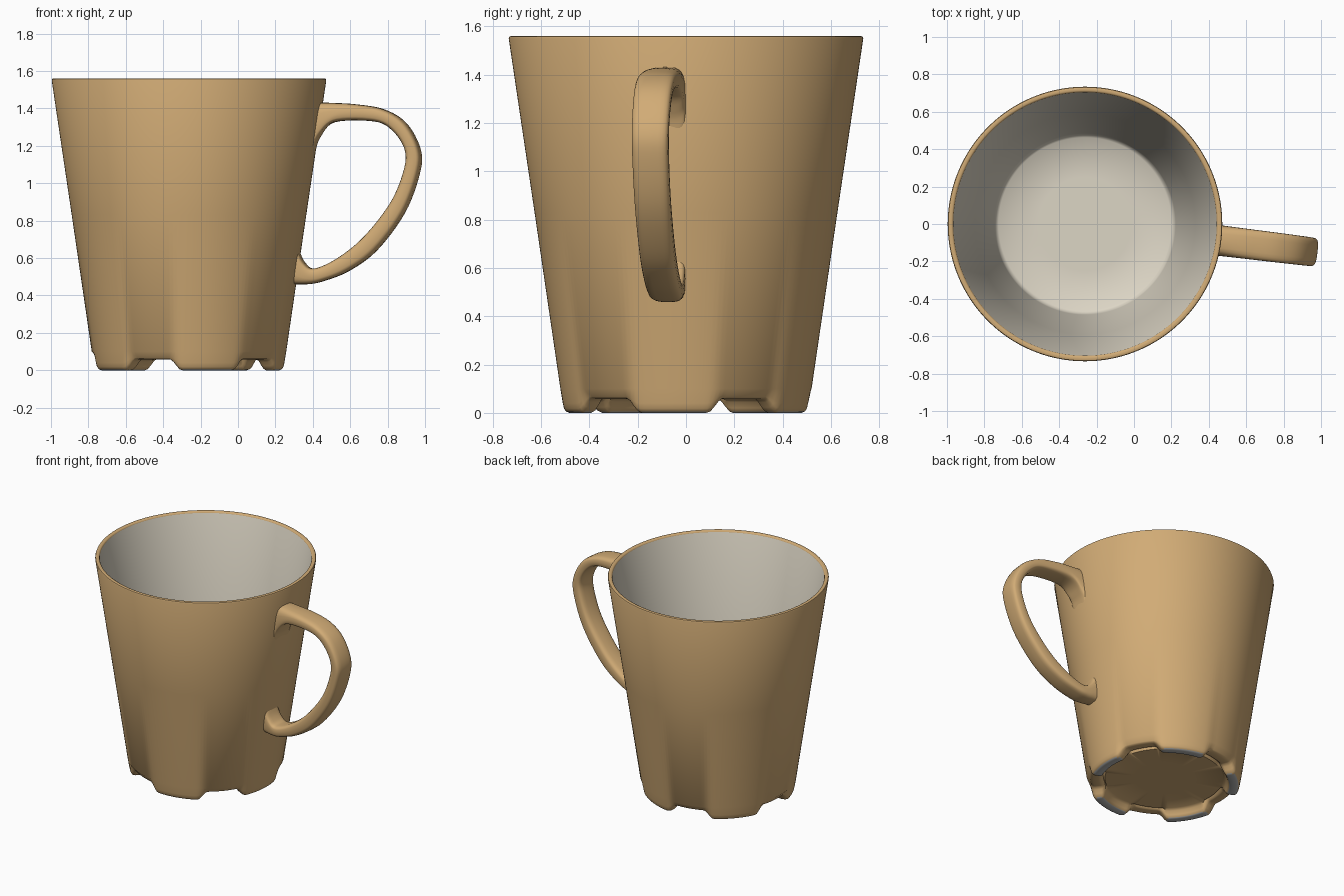
import bpy, bmesh, math
from mathutils import Vector

cube = bpy.data.objects.get("Cube")
if cube:
    bpy.data.objects.remove(cube)

CENTRE = -0.262      # x of the cup axis
FOOT_ANGLE = -6.0    # direction of the first foot, degrees
HANDLE_ANGLE = math.radians(-7)


def material(name, color):
    m = bpy.data.materials.new(name)
    m.use_nodes = True
    m.diffuse_color = (*color, 1)
    m.node_tree.nodes["Principled BSDF"].inputs["Base Color"].default_value = (*color, 1)
    return m


glaze = material("tan glaze", (0.64, 0.41, 0.18))
lining = material("cream lining", (0.72, 0.67, 0.56))
bare = material("grey bare clay", (0.45, 0.45, 0.44))


def finish(bm, name, materials):
    bmesh.ops.recalc_face_normals(bm, faces=bm.faces)
    mesh = bpy.data.meshes.new(name)
    bm.to_mesh(mesh)
    bm.free()
    for m in materials:
        mesh.materials.append(m)
    ob = bpy.data.objects.new(name, mesh)
    bpy.context.collection.objects.link(ob)
    bpy.ops.object.select_all(action='DESELECT')
    ob.select_set(True)
    bpy.context.view_layer.objects.active = ob
    bpy.ops.object.shade_smooth_by_angle(angle=math.radians(50))
    return ob


def footness(deg):
    """1 on a foot, 0 in a notch, with soft sides (five feet)."""
    d = abs((deg - FOOT_ANGLE + 36) % 72 - 36)
    t = min(max((24.5 - d) / 8, 0), 1)
    return t * t * (3 - 2 * t)


# Cup: revolved profile (radius, height) whose foot ring is lifted in the notches
underside = [(0.20, 0.058), (0.395, 0.058)]
foot = [(0.415, 0.045), (0.425, 0.02), (0.435, 0.005), (0.445, 0.0), (0.483, 0.0),
        (0.497, 0.006), (0.505, 0.018), (0.510, 0.04)]
outside = [(0.520, 0.10), (0.627, 0.83), (0.734, 1.55), (0.731, 1.558), (0.725, 1.56),
           (0.713, 1.56), (0.707, 1.557), (0.704, 1.55)]
inside = [(0.590, 0.83), (0.485, 0.14), (0.478, 0.115), (0.462, 0.10), (0.25, 0.10)]
profile = underside + foot + outside + inside
foot_start, foot_end = len(underside), len(underside) + len(foot)
lining_start = foot_end + len(outside) - 1

SEG = 180
bm = bmesh.new()
columns = []
for s in range(SEG):
    deg = s * 360 / SEG
    a, f = math.radians(deg), footness(deg)
    col = []
    for i, (r, z) in enumerate(profile):
        if foot_start <= i < foot_end:
            r *= 0.98 + 0.02 * f
            z = z * f + (0.058 + 0.5 * z) * (1 - f)
        col.append(bm.verts.new((CENTRE + r * math.cos(a), r * math.sin(a), z)))
    columns.append(col)
for s in range(SEG):
    a, b = columns[s], columns[(s + 1) % SEG]
    for i in range(len(profile) - 1):
        face = bm.faces.new((a[i], b[i], b[i + 1], a[i + 1]))
        if i >= lining_start:
            face.material_index = 1
        elif max(v.co.z for v in face.verts) < 0.007:
            face.material_index = 2      # worn underside of each foot
bm.faces.new([c[0] for c in columns])
bm.faces.new([c[-1] for c in columns]).material_index = 1
finish(bm, "cup", [glaze, lining, bare])

# Handle: outer and inner edge lines (distance from axis, height), flared at the roots
outer = [(0.69, 1.432), (0.76, 1.430), (0.90, 1.422), (1.05, 1.395), (1.17, 1.32),
         (1.245, 1.18), (1.24, 1.05), (1.16, 0.84), (1.01, 0.64), (0.86, 0.53),
         (0.72, 0.475), (0.64, 0.46), (0.56, 0.46)]
inner = [(0.67, 1.15), (0.70, 1.24), (0.78, 1.325), (1.00, 1.33), (1.10, 1.28),
         (1.165, 1.18), (1.16, 1.07), (1.09, 0.90), (0.95, 0.72), (0.81, 0.605),
         (0.68, 0.545), (0.62, 0.58), (0.575, 0.68)]


def smooth_line(points, steps=6):
    """Catmull-Rom curve through the points."""
    p = [Vector(q) for q in points]
    p = [p[0] * 2 - p[1]] + p + [p[-1] * 2 - p[-2]]
    line = []
    for i in range(1, len(p) - 2):
        a, b, c, d = p[i - 1:i + 3]
        for k in range(steps):
            t = k / steps
            line.append(0.5 * (2 * b + (c - a) * t + (2 * a - 5 * b + 4 * c - d) * t ** 2
                               + (3 * b - a - 3 * c + d) * t ** 3))
    return line + [p[-2]]


def rounded(v, power=0.55):
    return math.copysign(abs(v) ** power, v)


SIDES = 24
radial = Vector((math.cos(HANDLE_ANGLE), math.sin(HANDLE_ANGLE), 0))
across = Vector((-radial.y, radial.x, 0))
bm = bmesh.new()
rings = []
pairs = list(zip(smooth_line(outer), smooth_line(inner)))
for n, (o, i) in enumerate(pairs):
    half_width = 0.083 - 0.015 * n / len(pairs)
    mid, half = (o + i) / 2, (o - i) / 2
    ring = []
    for k in range(SIDES):
        a = 2 * math.pi * k / SIDES
        q = mid + half * rounded(math.cos(a))
        co = radial * q.x + across * half_width * rounded(math.sin(a))
        ring.append(bm.verts.new((CENTRE + co.x, co.y, q.y)))
    rings.append(ring)
for r0, r1 in zip(rings, rings[1:]):
    for k in range(SIDES):
        j = (k + 1) % SIDES
        bm.faces.new((r0[k], r0[j], r1[j], r1[k]))
bm.faces.new(rings[0])
bm.faces.new(rings[-1])
finish(bm, "handle", [glaze])
